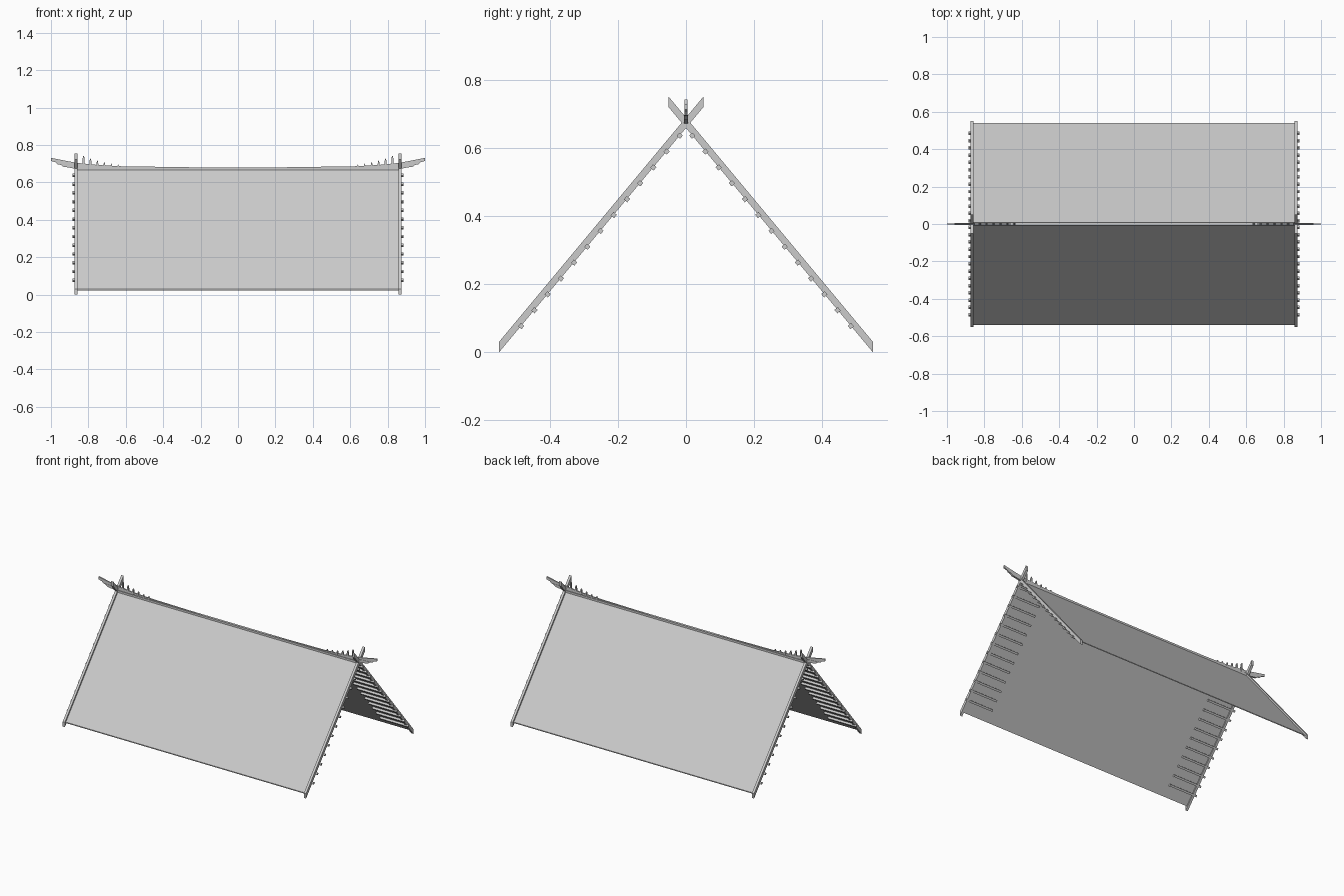
import bpy, bmesh, math
from mathutils import Matrix, Vector

cube = bpy.data.objects.get("Cube")
if cube:
    bpy.data.objects.remove(cube, do_unlink=True)

grey = bpy.data.materials.new("plain grey")
grey.use_nodes = True
grey.diffuse_color = (0.6, 0.6, 0.6, 1)
grey.node_tree.nodes["Principled BSDF"].inputs["Base Color"].default_value = (0.6, 0.6, 0.6, 1)

SLOPE = 1.2
PITCH = math.atan(SLOPE)
SIDES = (-1, 1)


def finish(name, bm):
    bmesh.ops.recalc_face_normals(bm, faces=bm.faces)
    mesh = bpy.data.meshes.new(name)
    bm.to_mesh(mesh)
    bm.free()
    mesh.materials.append(grey)
    obj = bpy.data.objects.new(name, mesh)
    bpy.context.collection.objects.link(obj)
    return obj


def prism(name, points, start, depth):
    """Extrude a closed outline along a depth vector."""
    bm = bmesh.new()
    face = bm.faces.new([bm.verts.new(p) for p in points])
    new = bmesh.ops.extrude_face_region(bm, geom=[face])["geom"]
    verts = [v for v in new if isinstance(v, bmesh.types.BMVert)]
    bmesh.ops.translate(bm, verts=verts, vec=depth)
    bmesh.ops.translate(bm, verts=bm.verts, vec=start)
    return finish(name, bm)


def slope_strip(name, side, y_low, y_high, ridge_z, thick, x0, x1):
    """Sloping board with plumb-cut ends; y_high runs past the ridge."""
    outline = [(0, side * y, ridge_z - SLOPE * y + dz) for y, dz in
               ((y_low, 0), (y_high, 0), (y_high, thick), (y_low, thick))]
    return prism(name, outline, (x0, 0, 0), (x1 - x0, 0, 0))


def ridge_plate(name, outline, side, half):
    return prism(name, [(side * x, 0, z) for x, z in outline], (0, -half, 0), (0, 2 * half, 0))


for side, face in zip(SIDES, ("front", "back")):
    # Roof slope
    slope_strip(face + "_roof_panel", side, 0.54, 0, 0.671, 0.006, -0.865, 0.865)
    for end, hand in zip(SIDES, ("right", "left")):
        # Crossed gable boards
        slope_strip(f"{face}_{hand}_gable_board", side, 0.55, -0.052, 0.66, 0.031,
                    end * 0.858, end * 0.874)
        # Row of square battens under the roof edge
        bm = bmesh.new()
        for i in range(13):
            y = 0.485 - 0.0389 * i
            place = (Matrix.Translation((end * 0.783, side * y, 0.077 + 0.0467 * i))
                     @ Matrix.Rotation(-side * PITCH, 4, "X")
                     @ Matrix.Diagonal((0.204, 0.013, 0.013, 1)))
            bmesh.ops.create_cube(bm, size=1, matrix=place)
        finish(f"{face}_{hand}_battens", bm)

# Ridge beam
ridge_plate("ridge_beam", [(-0.87, 0.664), (0.87, 0.664), (0.87, 0.68), (-0.87, 0.68)], 1, 0.008)

# Upswept ridge ends and their finials
sweep = [(0.2, 0.67), (0.85, 0.67), (0.89, 0.677), (0.935, 0.684), (0.945, 0.694),
         (0.965, 0.697), (0.975, 0.707), (1.0, 0.715), (1.0, 0.731), (0.93, 0.717),
         (0.86, 0.704), (0.75, 0.693), (0.62, 0.686), (0.4, 0.683), (0.2, 0.68)]
bracket = [(0.85, 0.668), (0.89, 0.677), (0.935, 0.684), (0.945, 0.692), (0.96, 0.698),
           (0.9, 0.698), (0.85, 0.69)]
for end, hand in zip(SIDES, ("right", "left")):
    ridge_plate(hand + "_ridge_end", sweep, end, 0.004)
    ridge_plate(hand + "_ridge_bracket", bracket, end, 0.006)
    for i in range(6):
        x = 0.64 + 0.037 * i
        top = 0.697 + 0.003 * i + 0.0013 * i * i
        spike = [(x - 0.006, 0.68), (x + 0.006, 0.68), (x + 0.005, top - 0.012),
                 (x + 0.001, top), (x - 0.003, top - 0.008)]
        ridge_plate(f"{hand}_finial_{i + 1}", spike, end, 0.005)
